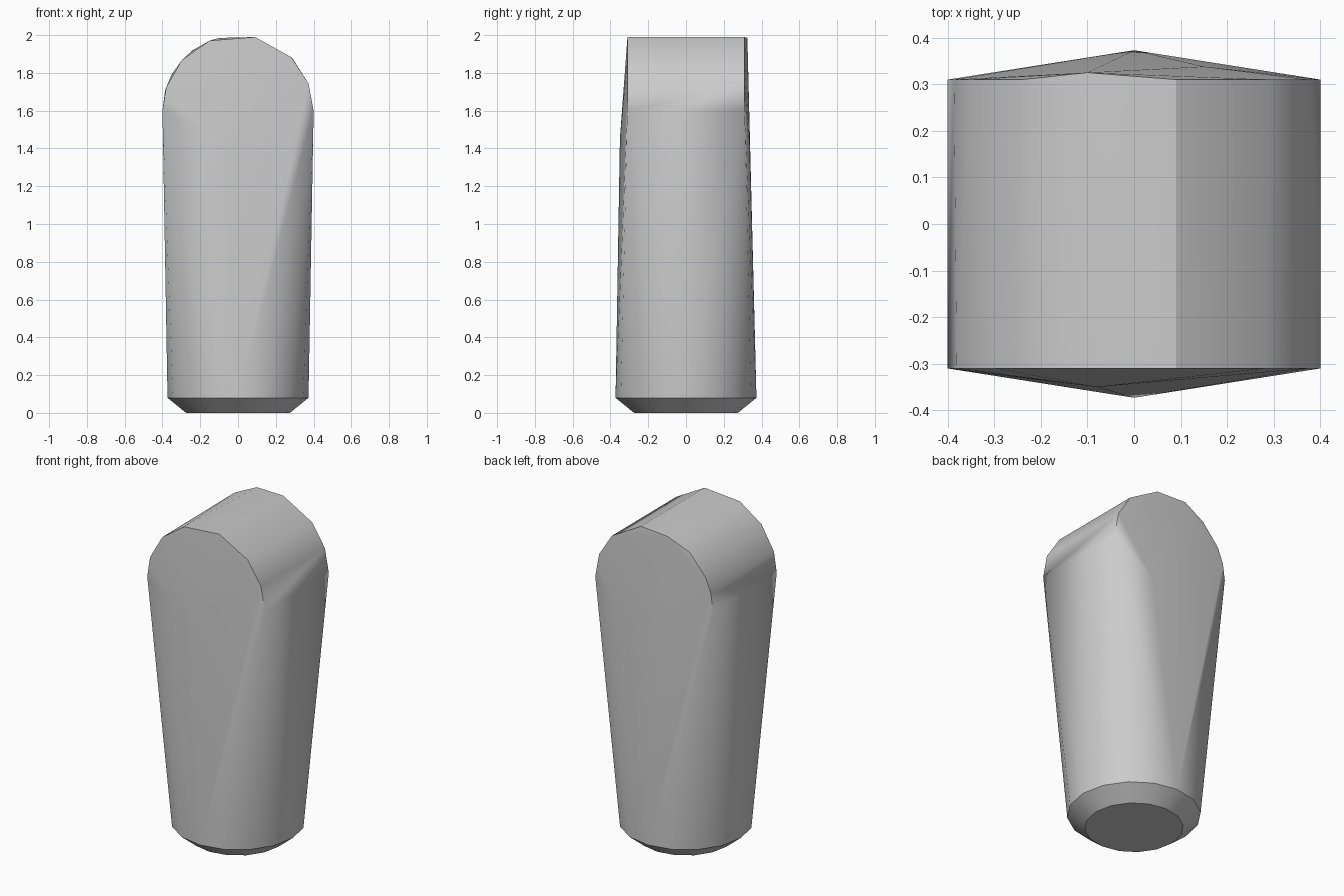
import bpy
import bmesh
from math import cos, sin, radians, pi

cube = bpy.data.objects.get("Cube")
if cube:
    bpy.data.objects.remove(cube, do_unlink=True)

# Plain grey material
grey = bpy.data.materials.new("grey")
grey.use_nodes = True
colour = (0.6, 0.6, 0.6, 1)
grey.diffuse_color = colour
grey.node_tree.nodes["Principled BSDF"].inputs["Base Color"].default_value = colour


def arch(angles, y):
    """Rounded head outline, from the +x side over the top to the -x side."""
    return [(0.4 * cos(radians(a)), y, 1.6 + 0.4 * sin(radians(a))) for a in angles]


def ring(radius, z, sides=16):
    """Level circle of points around the z axis."""
    return [(radius * cos(2 * pi * i / sides), radius * sin(2 * pi * i / sides), z)
            for i in range(sides)]


# Head outlines, front and back
points = arch((0, 21, 45, 77, 112, 138, 162, 180), -0.31)
points += arch((0, 21, 44, 77, 127, 151, 165, 180), 0.31)
# Slight swelling of the broad faces
points += [(-0.08, -0.35, 1.45), (-0.1, 0.325, 1.985), (0.15, 0.338, 1.4)]
# Round foot with a chamfer
points += ring(0.373, 0.08) + ring(0.275, 0)

# Tapered body: the skin stretched around head and foot
bm = bmesh.new()
for p in points:
    bm.verts.new(p)
hull = bmesh.ops.convex_hull(bm, input=bm.verts)
loose = {g for g in hull["geom_interior"] + hull["geom_unused"]
         if isinstance(g, bmesh.types.BMVert)}
bmesh.ops.delete(bm, geom=list(loose), context="VERTS")
bmesh.ops.recalc_face_normals(bm, faces=bm.faces)
mesh = bpy.data.meshes.new("tapered_body")
bm.to_mesh(mesh)
bm.free()
mesh.materials.append(grey)
body = bpy.data.objects.new("tapered_body", mesh)
bpy.context.collection.objects.link(body)

# Smooth shading, crisp rims
bpy.ops.object.select_all(action="DESELECT")
body.select_set(True)
bpy.context.view_layer.objects.active = body
bpy.ops.object.shade_smooth_by_angle(angle=radians(30))
